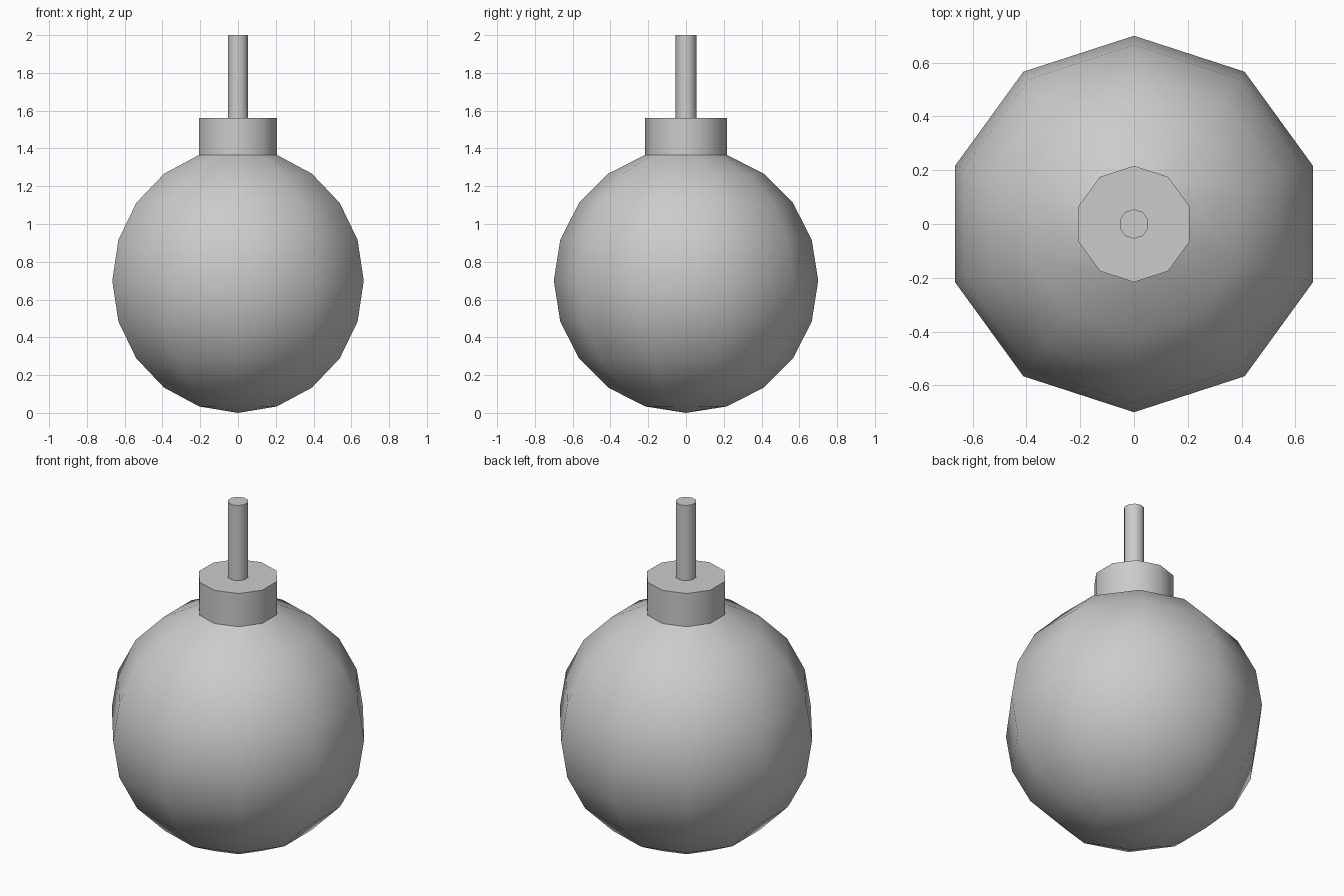
import bpy, bmesh
from math import sin, cos, pi, radians

if "Cube" in bpy.data.objects:
    bpy.data.objects.remove(bpy.data.objects["Cube"])

SIDES = 10
R = 0.70


def lathe(name, profile):
    """Revolve (radius, z) points into a ten-sided part; radius 0 makes a pole."""
    bm = bmesh.new()
    rings = []
    for r, z in profile:
        if r == 0:
            rings.append([bm.verts.new((0, 0, z))] * SIDES)
        else:
            angles = [pi / 2 + 2 * pi * i / SIDES for i in range(SIDES)]
            rings.append([bm.verts.new((r * cos(a), r * sin(a), z)) for a in angles])
    for low, high in zip(rings, rings[1:]):
        for i in range(SIDES):
            j = (i + 1) % SIDES
            bm.faces.new(dict.fromkeys((low[i], low[j], high[j], high[i])))
    bmesh.ops.recalc_face_normals(bm, faces=bm.faces[:])
    mesh = bpy.data.meshes.new(name)
    bm.to_mesh(mesh)
    bm.free()
    # keep an open shell facing outward
    if sum(p.normal.dot(p.center) for p in mesh.polygons) < 0:
        mesh.flip_normals()
    obj = bpy.data.objects.new(name, mesh)
    bpy.context.collection.objects.link(obj)
    bpy.ops.object.select_all(action='DESELECT')
    obj.select_set(True)
    bpy.context.view_layer.objects.active = obj
    bpy.ops.object.shade_smooth_by_angle(angle=radians(40))
    return obj


# Round body: sphere rings from the bottom pole up to the neck opening
body = [(0, 0)] + [(R * sin(k * pi / 10), R - R * cos(k * pi / 10)) for k in range(1, 10)]
lathe("round_body", body)

# Collar rising from the last body ring, open where the fuse leaves it
neck_r, neck_z = body[-1]
collar_top, fuse_r = 1.56, 0.055
lathe("collar", [(neck_r, neck_z), (neck_r, collar_top), (fuse_r, collar_top)])

# Thin fuse with a flat end
lathe("fuse", [(fuse_r, collar_top), (fuse_r, 2.0), (0, 2.0)])
